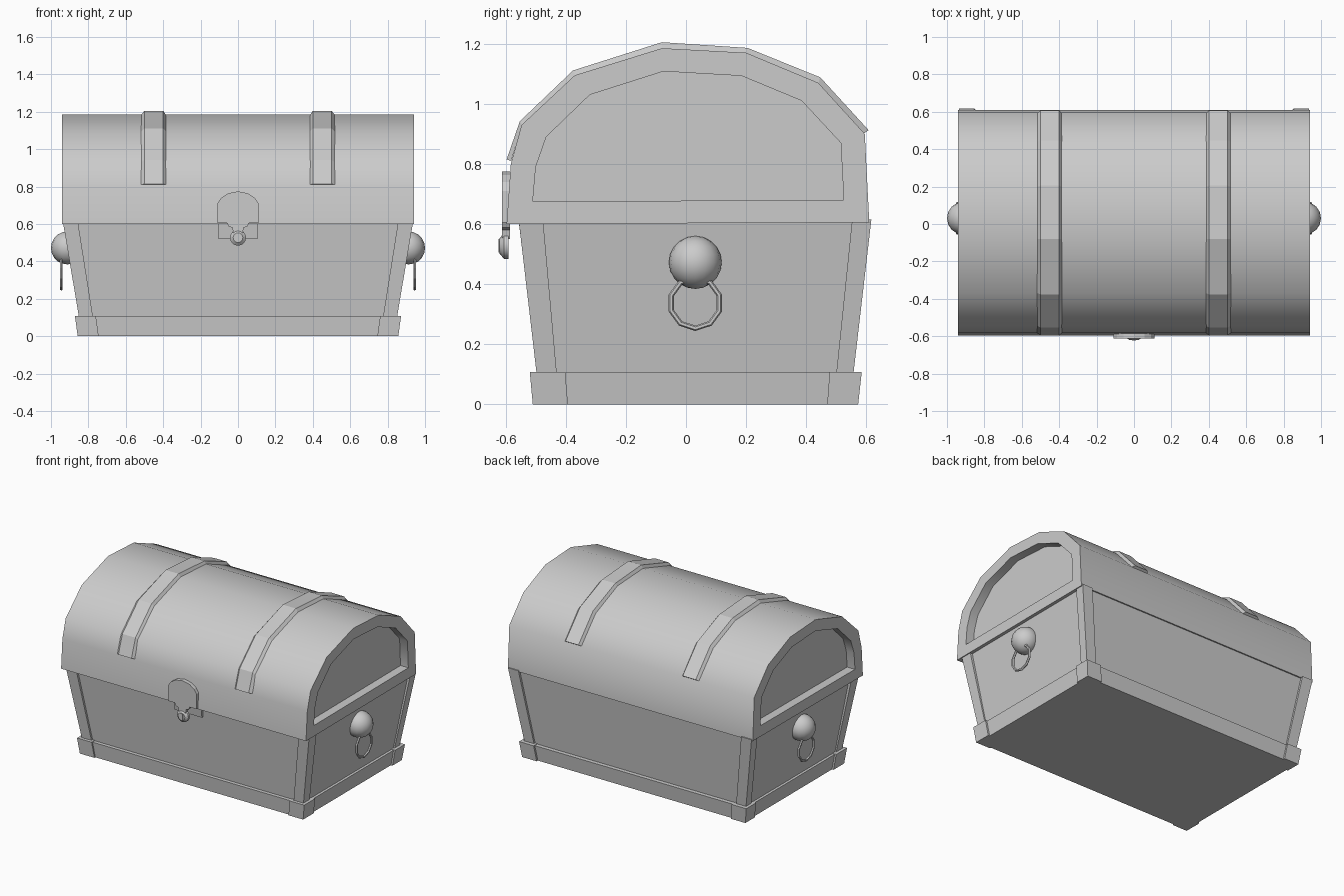
import bpy, bmesh, math
from mathutils import Matrix

cube = bpy.data.objects.get("Cube")
if cube:
    bpy.data.objects.remove(cube)

grey = bpy.data.materials.new("plain grey")
grey.use_nodes = True
GREY = (0.6, 0.6, 0.6, 1)
grey.diffuse_color = GREY
grey.node_tree.nodes["Principled BSDF"].inputs["Base Color"].default_value = GREY


def finish(name, bm, smooth=None):
    """Turn a bmesh into a named object, optionally smooth shaded."""
    bmesh.ops.recalc_face_normals(bm, faces=bm.faces)
    mesh = bpy.data.meshes.new(name)
    bm.to_mesh(mesh)
    bm.free()
    mesh.materials.append(grey)
    obj = bpy.data.objects.new(name, mesh)
    bpy.context.collection.objects.link(obj)
    if smooth:
        bpy.ops.object.select_all(action='DESELECT')
        obj.select_set(True)
        bpy.context.view_layer.objects.active = obj
        bpy.ops.object.shade_smooth_by_angle(angle=math.radians(smooth))
    return obj


def loft(name, rings, smooth=None, closed=False):
    """Skin matching rings of points; cap the ends or join them in a loop."""
    bm = bmesh.new()
    vs = [[bm.verts.new(p) for p in ring] for ring in rings]
    n = len(vs[0])
    pairs = list(zip(vs, vs[1:])) + ([(vs[-1], vs[0])] if closed else [])
    for a, b in pairs:
        for i in range(n):
            j = (i + 1) % n
            bm.faces.new((a[i], a[j], b[j], b[i]))
    if not closed:
        bm.faces.new(vs[0])
        bm.faces.new(vs[-1])
    return finish(name, bm, smooth)


def frustum(name, z0, r0, z1, r1):
    """Tapered box; each rectangle is (x0, x1, y0, y1)."""
    def rect(r, z):
        return [(r[0], r[2], z), (r[1], r[2], z), (r[1], r[3], z), (r[0], r[3], z)]
    return loft(name, [rect(r0, z0), rect(r1, z1)])


def flip(r, s):
    return r if s > 0 else (-r[1], -r[0], r[2], r[3])


# Tapered body and base skirt
frustum("body", 0.06, (-.835, .835, -.48, .54), 0.605, (-.918, .918, -.541, .601))
frustum("base_skirt", 0, (-.845, .845, -.50, .56), .105, (-.86, .86, -.51, .573))

# Corner posts and base corner blocks
for s, side in ((1, "left"), (-1, "right")):
    frustum(f"front_{side}_post", .1, flip((.775, .85, -.497, -.43), s),
            .605, flip((.855, .935, -.556, -.475), s))
    frustum(f"back_{side}_post", .1, flip((.775, .85, .50, .557), s),
            .615, flip((.855, .935, .553, .617), s))
    frustum(f"front_{side}_base_corner", 0, flip((.745, .857, -.51, -.393), s),
            .108, flip((.76, .872, -.52, -.402), s))
    frustum(f"back_{side}_base_corner", 0, flip((.745, .857, .47, .573), s),
            .108, flip((.76, .872, .478, .585), s))

# Rounded lid with recessed end panels
outer = [(-.597, .6), (-.583, .80), (-.547, .93), (-.37, 1.095), (-.08, 1.185),
         (.2, 1.17), (.44, 1.07), (.595, .90), (.61, .605)]
inner = [(-.51, .675), (-.50, .79), (-.465, .89), (-.32, 1.03), (-.075, 1.108),
         (.185, 1.093), (.385, 1.01), (.515, .87), (.525, .68)]
sections = [(-.88, inner), (-.94, inner), (-.94, outer),
            (.94, outer), (.94, inner), (.88, inner)]
loft("lid", [[(x, y, z) for y, z in prof] for x, prof in sections], smooth=44)

# Chamfered straps over the lid
low = [(-.582, .81), (-.545, .93), (-.37, 1.095), (-.08, 1.183),
       (.2, 1.168), (.44, 1.068), (.59, .90)]
high = [(-.597, .815), (-.553, .942), (-.376, 1.111), (-.08, 1.205),
        (.205, 1.186), (.447, 1.088), (.608, .912)]
for s, side in ((1, "left"), (-1, "right")):
    rings = [[(s * .385, a, b), (s * .40, c, d), (s * .50, c, d), (s * .518, a, b)]
             for (a, b), (c, d) in zip(low, high)]
    loft(f"{side}_strap", rings)

# Lock: hasp plate, neck, catch plate and drop tab
half = [(0, .775), (.055, .763), (.09, .74), (.11, .71), (.11, .605), (.058, .605),
        (.05, .588), (.03, .58), (.025, .55), (0, .55)]
shape = half + [(-x, z) for x, z in reversed(half[1:-1])]
loft("hasp", [[(x, y, z) for x, z in shape] for y in (-.612, -.585)])
frustum("catch_plate", .52, (-.105, .105, -.546, -.51), .602, (-.105, .105, -.556, -.51))


def disc(radius, y, n=16):
    return [(radius * math.cos(2 * math.pi * i / n), y,
             .527 + radius * math.sin(2 * math.pi * i / n)) for i in range(n)]


loft("lock_tab", [disc(.043, -.59), disc(.043, -.606), disc(.026, -.62)], smooth=30)
frustum("keyhole_plate", .505, (-.011, .011, -.624, -.615), .55, (-.011, .011, -.624, -.615))

# Round side knobs with hanging rings
for s, side in ((1, "left"), (-1, "right")):
    bm = bmesh.new()
    bmesh.ops.create_uvsphere(bm, u_segments=16, v_segments=10, radius=.088,
                              matrix=Matrix.Translation((s * .912, .031, .472)))
    finish(f"{side}_knob", bm, smooth=60)
    rings = []
    for i in range(10):
        a = -math.pi / 2 + 2 * math.pi * i / 10
        rings.append([(s * .944 + .008 * math.sin(b),
                       .031 + (.084 + .009 * math.cos(b)) * math.cos(a),
                       .337 + (.084 + .009 * math.cos(b)) * math.sin(a))
                      for b in (math.pi * k / 3 for k in range(6))])
    loft(f"{side}_ring", rings, closed=True)
